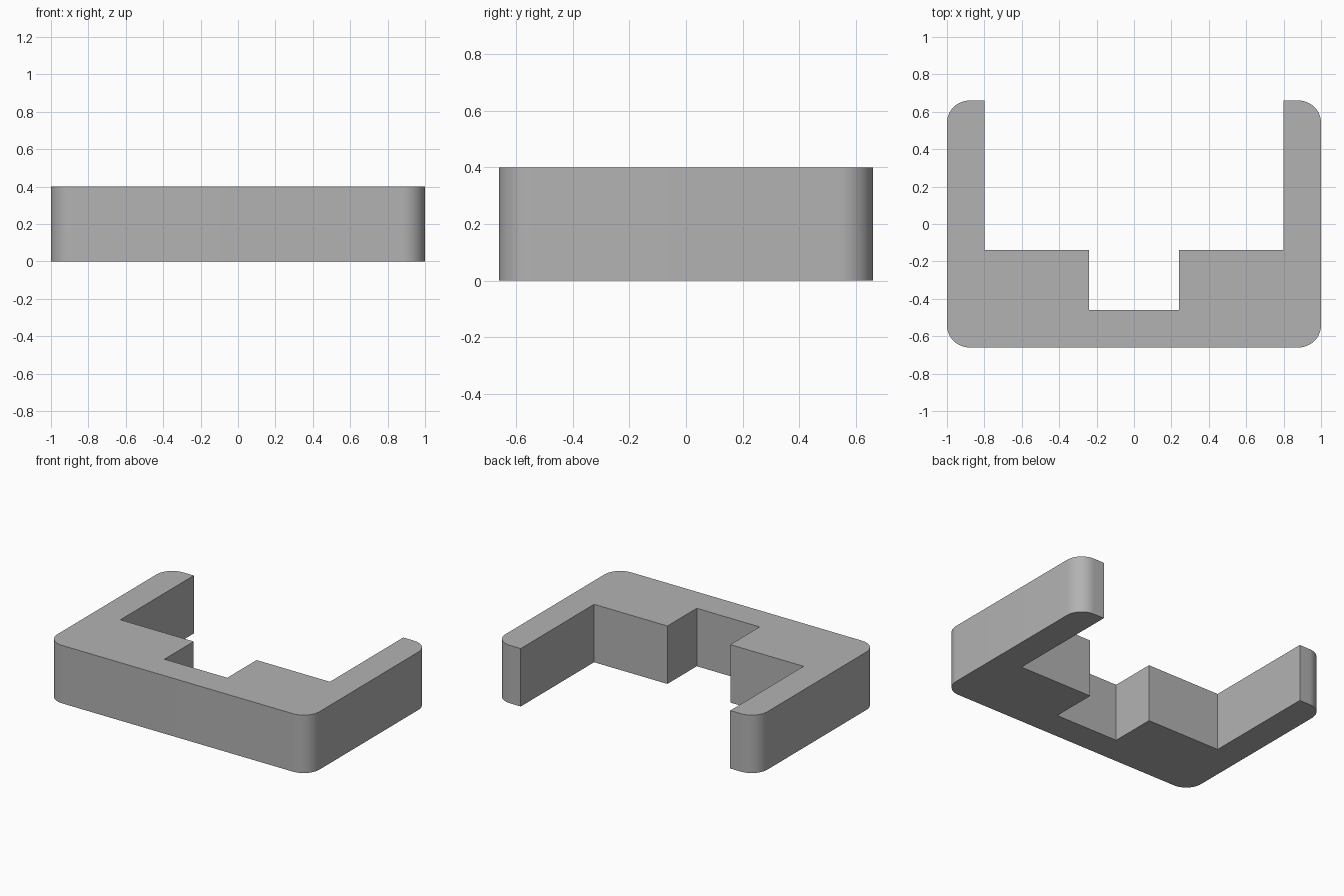
import bpy, bmesh, math

HEIGHT = 0.4
HALF_X, HALF_Y = 1.0, 0.66
RADIUS = 0.12
STEPS = 12

cube = bpy.data.objects.get("Cube")
if cube:
    bpy.data.objects.remove(cube, do_unlink=True)

grey = bpy.data.materials.new("plain grey")
grey.use_nodes = True
colour = (0.45, 0.45, 0.45, 1)
grey.diffuse_color = colour
grey.node_tree.nodes["Principled BSDF"].inputs["Base Color"].default_value = colour


def corner(y_sign, start):
    """Quarter circle at an outer corner on the +x side."""
    cx, cy = HALF_X - RADIUS, y_sign * (HALF_Y - RADIUS)
    angles = [start + math.pi / 2 * i / STEPS for i in range(STEPS + 1)]
    return [(cx + RADIUS * math.cos(a), cy + RADIUS * math.sin(a)) for a in angles]


# Half outline, counter-clockwise from the front round to the stepped inside
half = corner(-1, -math.pi / 2) + corner(1, 0)
half += [(0.8, HALF_Y), (0.8, -0.14), (0.24, -0.14), (0.24, -0.46)]
outline = half + [(-x, y) for x, y in reversed(half)]

# Bracket body: extruded outline
bm = bmesh.new()
base = bm.faces.new([bm.verts.new((x, y, 0)) for x, y in outline])
top = bmesh.ops.extrude_face_region(bm, geom=[base], use_keep_orig=True)
moved = [v for v in top["geom"] if isinstance(v, bmesh.types.BMVert)]
bmesh.ops.translate(bm, verts=moved, vec=(0, 0, HEIGHT))
bmesh.ops.recalc_face_normals(bm, faces=bm.faces)
mesh = bpy.data.meshes.new("bracket_body")
bm.to_mesh(mesh)
bm.free()
mesh.materials.append(grey)

body = bpy.data.objects.new("bracket_body", mesh)
bpy.context.collection.objects.link(body)
bpy.ops.object.select_all(action="DESELECT")
body.select_set(True)
bpy.context.view_layer.objects.active = body
bpy.ops.object.shade_smooth_by_angle(angle=math.radians(30))
